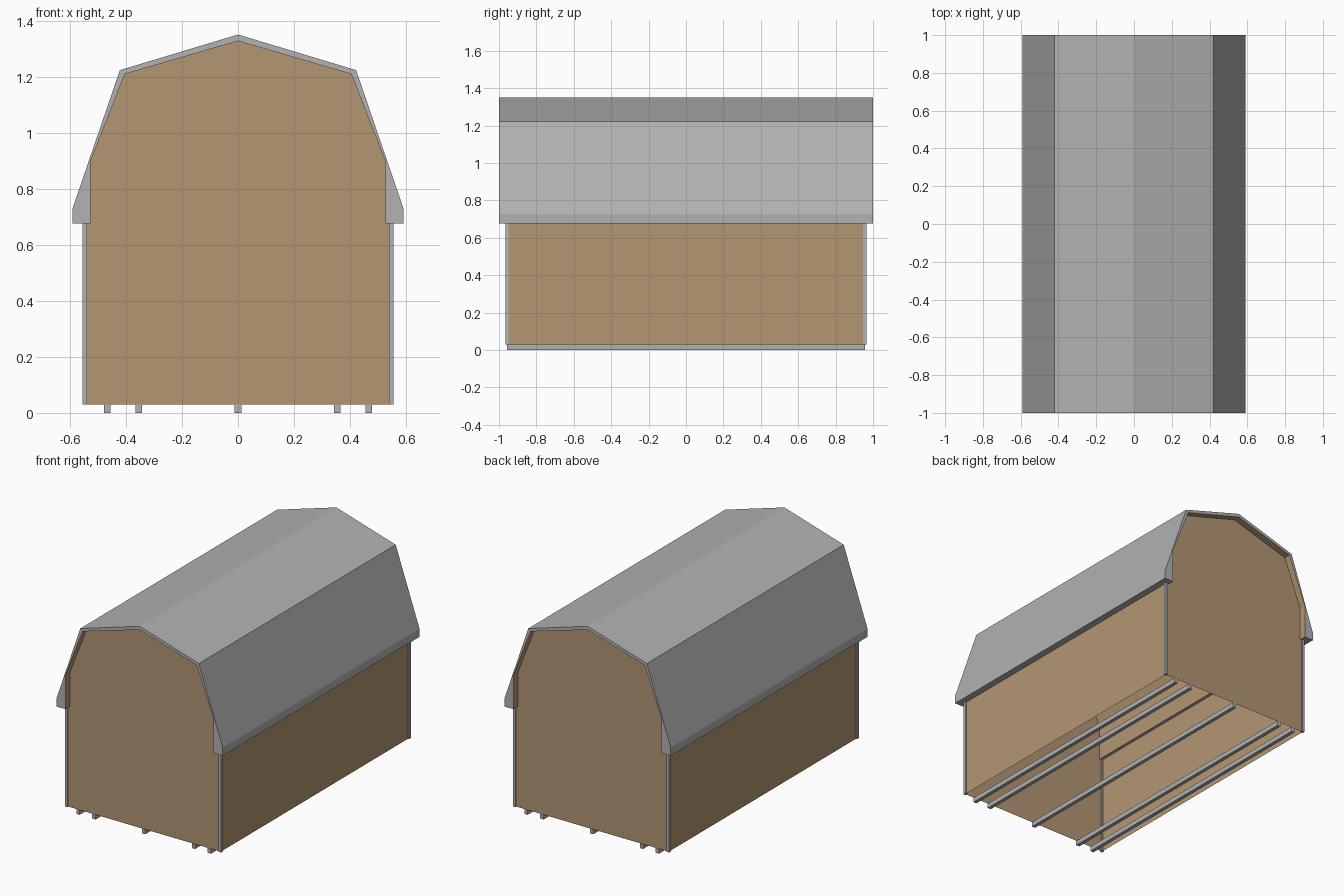
import bpy, bmesh

if "Cube" in bpy.data.objects:
    bpy.data.objects.remove(bpy.data.objects["Cube"])


def material(name, rgb):
    m = bpy.data.materials.new(name)
    m.diffuse_color = (*rgb, 1)
    m.use_nodes = True
    m.node_tree.nodes["Principled BSDF"].inputs["Base Color"].default_value = m.diffuse_color
    return m


GREY = material("grey metal", (0.445, 0.445, 0.445))
BROWN = material("tan timber", (0.456, 0.305, 0.171))


def finish(name, bm, *mats, normals=True):
    if normals:
        bmesh.ops.recalc_face_normals(bm, faces=bm.faces[:])
    mesh = bpy.data.meshes.new(name)
    bm.to_mesh(mesh)
    bm.free()
    for m in mats:
        mesh.materials.append(m)
    obj = bpy.data.objects.new(name, mesh)
    bpy.context.collection.objects.link(obj)
    return obj


def box(name, x0, x1, y0, y1, z0, z1, mat):
    bm = bmesh.new()
    bmesh.ops.create_cube(bm, size=1)
    for v in bm.verts:
        v.co = (x1 if v.co.x > 0 else x0,
                y1 if v.co.y > 0 else y0,
                z1 if v.co.z > 0 else z0)
    return finish(name, bm, mat)


def mirrored(half):
    # right half profile (eave to ridge) -> full profile
    return half + [(-x, z) for x, z in reversed(half[:-1])]


# Gambrel roof shell: outer skin grey, inner lining tan
outer = mirrored([(0.591, 0.676), (0.591, 0.728), (0.4215, 1.223), (0, 1.35)])
inner = mirrored([(0.527, 0.676), (0.527, 0.895), (0.404, 1.209), (0, 1.327)])
bm = bmesh.new()
rings = [[bm.verts.new((x, y, z)) for x, z in prof]
         for prof in (outer, inner) for y in (-1, 1)]
of, ob, nf, nb = rings
n = len(outer)
for i in range(n - 1):
    j = i + 1
    bm.faces.new((of[i], of[j], ob[j], ob[i]))
    bm.faces.new((nf[i], nf[j], nb[j], nb[i])).material_index = 1
    bm.faces.new((of[i], of[j], nf[j], nf[i]))
    bm.faces.new((ob[i], ob[j], nb[j], nb[i]))
for i in (0, n - 1):
    bm.faces.new((of[i], ob[i], nb[i], nf[i]))
finish("roof", bm, GREY, BROWN)

# Thin walls, open underneath
WX, WY, Z0 = 0.547, 0.956, 0.03
gable = mirrored([(WX, Z0), (WX, 0.80), (0.527, 0.895), (0.407, 1.212), (0, 1.33)])
for s, side in ((-1, "front"), (1, "back")):
    bm = bmesh.new()
    f = bm.faces.new([bm.verts.new((x, s * WY, z)) for x, z in gable])
    f.normal_update()
    if f.normal.y * s < 0:
        f.normal_flip()
    finish(side + "_gable_wall", bm, BROWN, normals=False)

for s, side in ((-1, "left"), (1, "right")):
    bm = bmesh.new()
    f = bm.faces.new([bm.verts.new((s * WX, y, z)) for y, z in
                      ((-WY, Z0), (WY, Z0), (WY, 0.80), (-WY, 0.80))])
    f.normal_update()
    if f.normal.x * s < 0:
        f.normal_flip()
    finish(side + "_side_wall", bm, BROWN, normals=False)

# Corner posts
for sx in (-1, 1):
    for sy in (-1, 1):
        xs = sorted((sx * 0.538, sx * 0.555))
        ys = sorted((sy * 0.946, sy * 0.965))
        box("corner_post", *xs, *ys, Z0, 0.70, GREY)

# Skids under the shed
for x in (-0.467, -0.354, 0, 0.354, 0.467):
    box("skid", x - 0.012, x + 0.012, -0.958, 0.958, 0, Z0, GREY)
